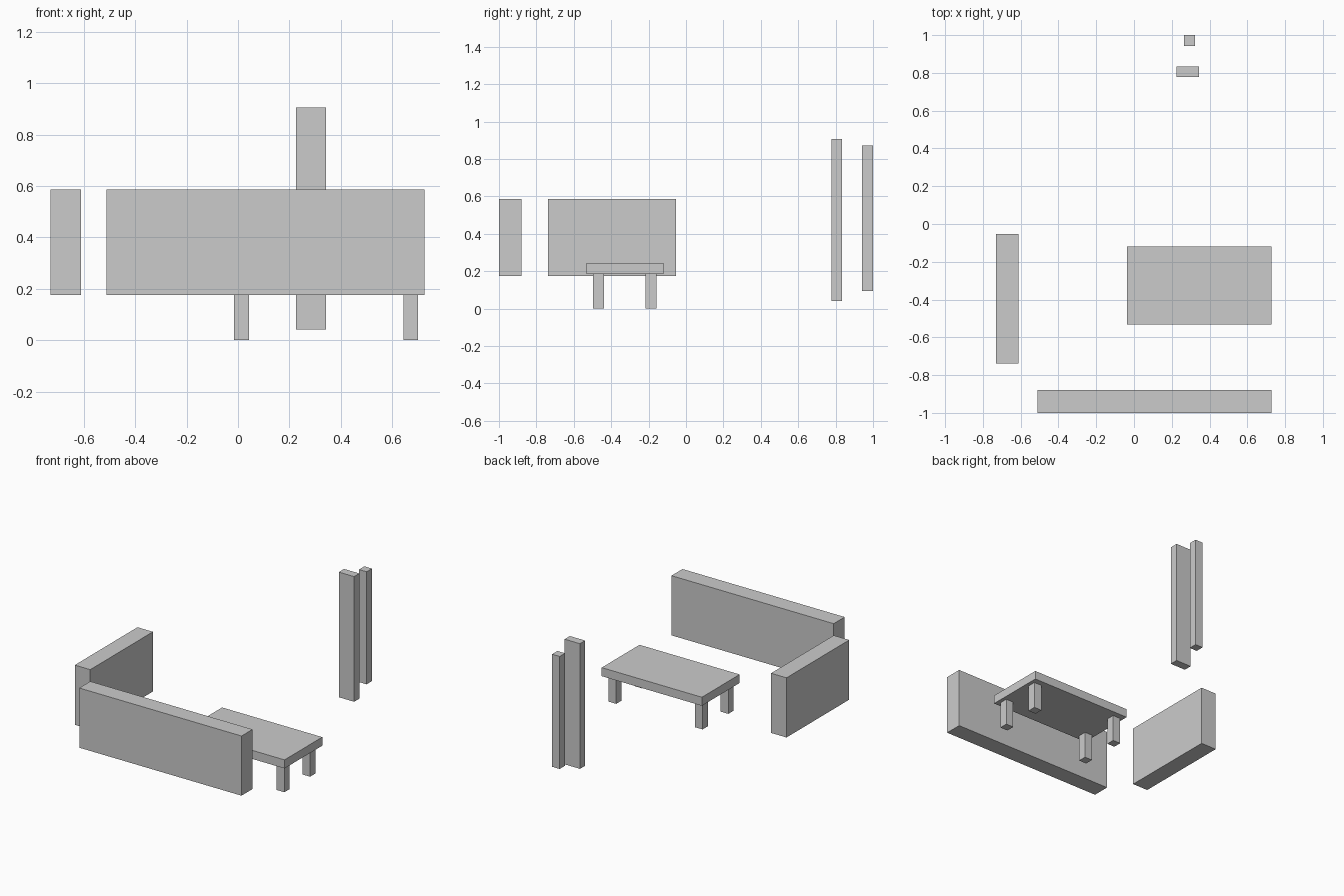
import bpy
import bmesh
from mathutils import Vector

if "Cube" in bpy.data.objects:
    bpy.data.objects.remove(bpy.data.objects["Cube"])


def box(name, x, y, z):
    """Add a sharp-edged box spanning the given (min, max) ranges."""
    bm = bmesh.new()
    bmesh.ops.create_cube(bm, size=1)
    spans = (x, y, z)
    bmesh.ops.scale(bm, verts=bm.verts, vec=Vector([b - a for a, b in spans]))
    bmesh.ops.translate(bm, verts=bm.verts, vec=Vector([0, 0, 0]))
    mesh = bpy.data.meshes.new(name)
    bm.to_mesh(mesh)
    bm.free()
    obj = bpy.data.objects.new(name, mesh)
    obj.location = [(a + b) / 2 for a, b in spans]
    bpy.context.collection.objects.link(obj)
    return obj


# Two upright panels forming an open corner
PANEL_Z = (0.175, 0.587)
box("front_panel", (-0.512, 0.727), (-1.0, -0.88), PANEL_Z)
box("side_panel", (-0.73, -0.612), (-0.738, -0.054), PANEL_Z)

# Low table: top and four legs
box("table_top", (-0.038, 0.727), (-0.531, -0.119), (0.184, 0.243))
LEG = 0.029
for side, cx in (("left", 0.013), ("right", 0.673)):
    for end, cy in (("front", -0.468), ("back", -0.187)):
        box(f"table_leg_{end}_{side}", (cx - LEG, cx + LEG),
            (cy - LEG, cy + LEG), (0.0, 0.184))

# Two tall free-standing posts at the back
box("wide_post", (0.226, 0.343), (0.777, 0.834), (0.042, 0.906))
box("narrow_post", (0.265, 0.323), (0.942, 1.0), (0.094, 0.871))
